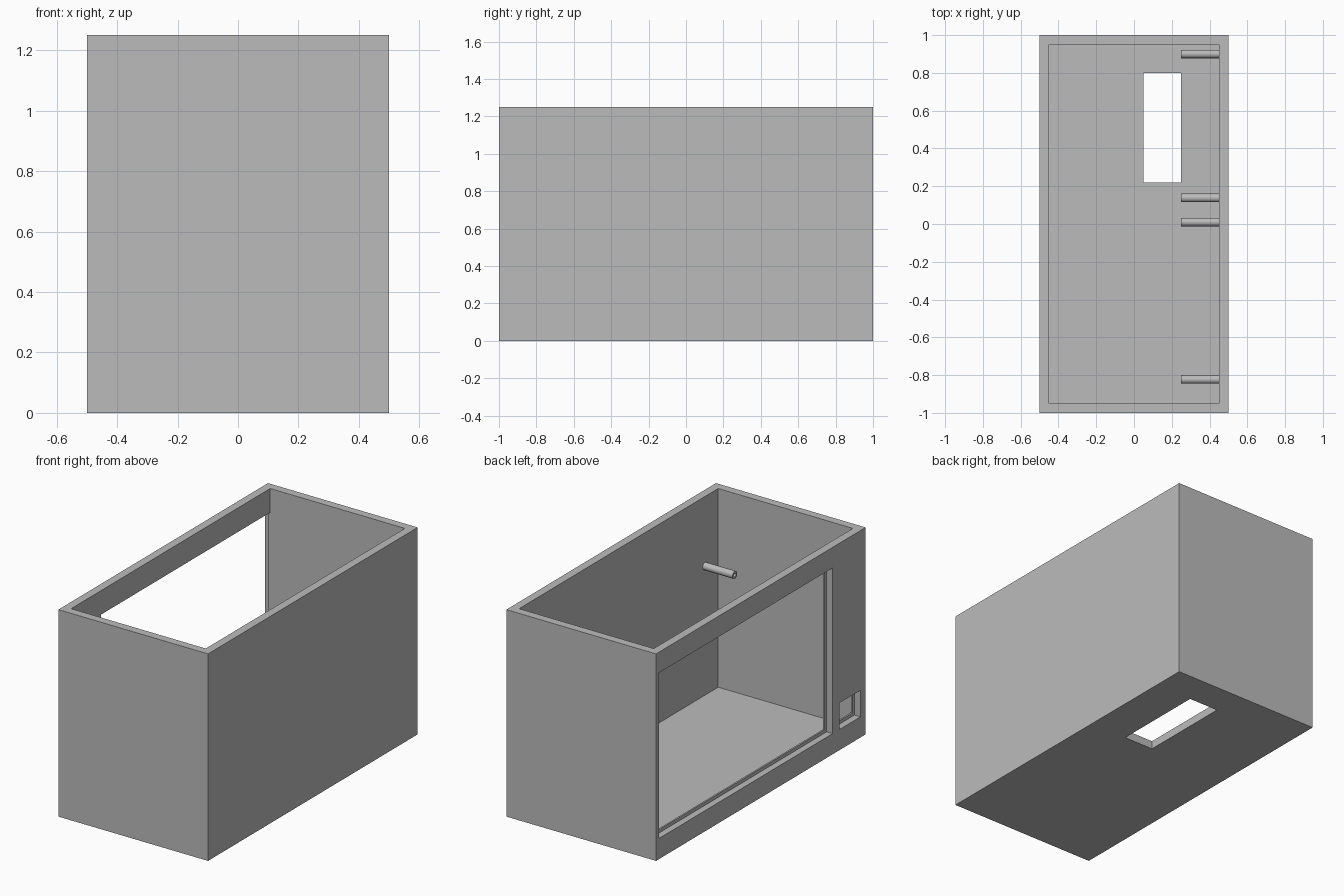
import bpy
import math

cube = bpy.data.objects.get("Cube")
if cube:
    bpy.data.objects.remove(cube, do_unlink=True)

grey = bpy.data.materials.new("plain grey")
grey.use_nodes = True
grey.diffuse_color = (0.5, 0.5, 0.5, 1)
grey.node_tree.nodes["Principled BSDF"].inputs["Base Color"].default_value = (0.5, 0.5, 0.5, 1)


def box(name, xs, ys, zs):
    """Box spanning the given ranges."""
    spans = (xs, ys, zs)
    bpy.ops.mesh.primitive_cube_add(size=1, location=[(a + b) / 2 for a, b in spans])
    ob = bpy.context.object
    ob.name = name
    ob.scale = [b - a for a, b in spans]
    bpy.ops.object.transform_apply(location=True, rotation=True, scale=True)
    ob.data.materials.append(grey)
    return ob


def tube_cylinder(name, radius, length, centre):
    bpy.ops.mesh.primitive_cylinder_add(vertices=32, radius=radius, depth=length,
                                        location=centre, rotation=(0, math.pi / 2, 0))
    ob = bpy.context.object
    ob.name = name
    ob.data.materials.append(grey)
    return ob


def cut(target, cutter):
    """Subtract the cutter and remove it."""
    cutter.hide_render = True
    mod = target.modifiers.new("cut", 'BOOLEAN')
    mod.operation = 'DIFFERENCE'
    mod.solver = 'EXACT'
    mod.object = cutter
    bpy.context.view_layer.objects.active = target
    bpy.ops.object.modifier_apply(modifier=mod.name)
    bpy.data.objects.remove(cutter, do_unlink=True)


def rebated_opening(target, ys, zs, inset=0.02):
    """Opening in the -x wall with a shallow ledge towards the inside."""
    cut(target, box("rebate_cutter", (-0.6, -0.46), ys, zs))
    inner_y = (ys[0] + inset, ys[1] - inset - 0.001)
    inner_z = (zs[0] + inset, zs[1] - inset)
    cut(target, box("through_cutter", (-0.6, -0.4), inner_y, inner_z))


# Open-topped case with floor and four walls
case = box("case", (-0.5, 0.5), (-1, 1), (0, 1.25))
cut(case, box("cavity_cutter", (-0.45, 0.45), (-0.95, 0.95), (0.05, 1.5)))

# Large display opening and small socket opening in the side wall
rebated_opening(case, (-0.685, 0.97), (0.125, 1.125))
rebated_opening(case, (-0.95, -0.75), (0.125, 0.285))

# Cable slot in the floor
cut(case, box("slot_cutter", (0.05, 0.25), (0.22, 0.8), (-0.1, 0.1)))

# Hollow mounting posts on the opposite wall
posts = [(-0.823, 0.83), (0.01, 0.3), (0.138, 0.3), (0.9, 0.83)]
for i, (y, z) in enumerate(posts):
    post = tube_cylinder(f"mounting_post_{i + 1}", 0.0225, 0.2, (0.35, y, z))
    cut(post, tube_cylinder("bore_cutter", 0.011, 0.3, (0.35, y, z)))
    bpy.ops.object.select_all(action='DESELECT')
    post.select_set(True)
    bpy.context.view_layer.objects.active = post
    bpy.ops.object.shade_smooth_by_angle()
